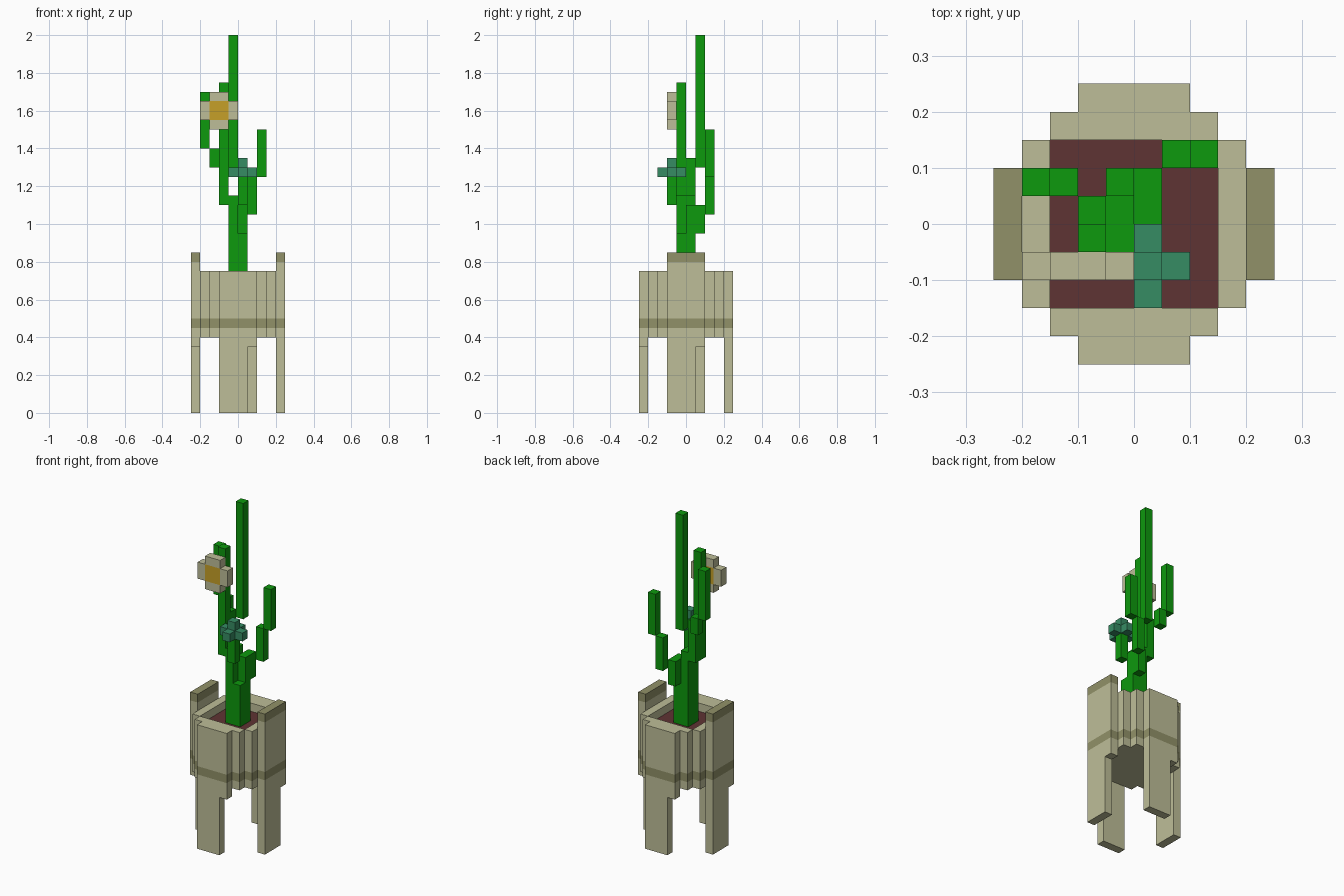
import bpy, bmesh, math
from mathutils import Matrix, Vector

cube = bpy.data.objects.get("Cube")
if cube:
    bpy.data.objects.remove(cube, do_unlink=True)


def material(name, rgb):
    m = bpy.data.materials.new(name)
    m.use_nodes = True
    m.diffuse_color = (*rgb, 1)
    bsdf = next(n for n in m.node_tree.nodes if n.type == 'BSDF_PRINCIPLED')
    bsdf.inputs["Base Color"].default_value = (*rgb, 1)
    return m


CREAM = material("cream_clay", (0.515, 0.515, 0.314))
OLIVE = material("olive_glaze", (0.283, 0.283, 0.138))
SOIL = material("brown_soil", (0.114, 0.033, 0.033))
GREEN = material("cactus_green", (0.004, 0.319, 0.004))
TEAL = material("teal_bud", (0.037, 0.262, 0.127))
GOLD = material("flower_gold", (0.565, 0.352, 0.021))


def block(name, x, y, z, mat, bands=(), turn=0, band_mat=None):
    """Box from (min, max) ranges; faces inside the height bands get band_mat."""
    bm = bmesh.new()
    size = [r[1] - r[0] for r in (x, y, z)]
    mid = Vector([(r[0] + r[1]) / 2 for r in (x, y, z)])
    bmesh.ops.create_cube(bm, size=1, matrix=Matrix.Translation(mid) @ Matrix.Diagonal((*size, 1)))
    for h in {h for b in bands for h in b if z[0] < h < z[1]}:
        bmesh.ops.bisect_plane(bm, geom=bm.verts[:] + bm.edges[:] + bm.faces[:],
                               plane_co=(0, 0, h), plane_no=(0, 0, 1))
    for f in bm.faces:
        c = f.calc_center_median().z
        f.material_index = int(any(lo < c < hi + 0.001 for lo, hi in bands))
    bmesh.ops.rotate(bm, verts=bm.verts, matrix=Matrix.Rotation(turn, 3, 'Z'))
    me = bpy.data.meshes.new(name)
    bm.to_mesh(me)
    bm.free()
    me.materials.append(mat)
    if band_mat:
        me.materials.append(band_mat)
    ob = bpy.data.objects.new(name, me)
    bpy.context.collection.objects.link(ob)
    return ob


# Pot: four walls, four outer panels (two raised as handles) and four offset legs
BAND = (0.45, 0.50)
for k, side in enumerate(("front", "left", "back", "right")):
    a = k * math.pi / 2
    handle = k % 2 == 1
    bands = [BAND, (0.80, 0.85)] if handle else [BAND]
    block(side + "_wall", (-0.15, 0.15), (-0.20, -0.15), (0.40, 0.75), CREAM, [BAND], a, OLIVE)
    block(side + "_panel", (-0.10, 0.10), (-0.25, -0.20), (0.35, 0.85 if handle else 0.75),
          CREAM, bands, a, OLIVE)
    block(side + "_leg", (-0.10, 0.05), (-0.25, -0.20), (0.0, 0.35), CREAM, turn=a)
block("pot_floor", (-0.15, 0.15), (-0.15, 0.15), (0.40, 0.45), CREAM)
block("soil", (-0.15, 0.15), (-0.15, 0.15), (0.45, 0.70), SOIL)

# Cactus: square columns, each given by its lower corner and its height range
U = 0.05
columns = {
    "stem_front_left": (0, -0.05, 0.70, 0.95),
    "stem_back_left": (0, 0, 0.70, 1.10),
    "stem_front_right": (-0.05, -0.05, 0.70, 1.15),
    "stem_back_right": (-0.05, 0, 0.70, 1.15),
    "left_branch_base": (0, 0.05, 0.95, 1.10),
    "left_branch_middle": (0.05, 0.10, 1.05, 1.25),
    "left_branch_tip": (0.10, 0.10, 1.25, 1.50),
    "bud_stalk": (0, -0.10, 1.10, 1.25),
    "flower_stalk": (-0.10, -0.05, 1.10, 1.75),
    "fork": (-0.10, 0, 1.10, 1.35),
    "tall_branch": (-0.05, 0.05, 1.30, 2.00),
    "right_branch_base": (-0.15, 0.05, 1.30, 1.40),
    "right_branch_tip": (-0.20, 0.05, 1.40, 1.70),
}
for name, (x, y, lo, hi) in columns.items():
    block(name, (x, x + U), (y, y + U), (lo, hi), GREEN)

# Bud: upright core with four leaves around it
block("bud_core", (0, U), (-0.10, -0.05), (1.25, 1.35), TEAL)
for i, (dx, dy) in enumerate(((U, 0), (-U, 0), (0, U), (0, -U))):
    block(f"bud_leaf_{i + 1}", (dx, dx + U), (-0.10 + dy, -0.05 + dy), (1.25, 1.30), TEAL)

# Flower: gold centre with four petals
FY = (-0.10, -0.05)
block("flower_centre", (-0.15, -0.05), FY, (1.55, 1.65), GOLD)
block("petal_top", (-0.15, -0.05), FY, (1.65, 1.70), CREAM)
block("petal_bottom", (-0.15, -0.05), FY, (1.50, 1.55), CREAM)
block("petal_right", (-0.20, -0.15), FY, (1.55, 1.65), CREAM)
block("petal_left", (-0.05, 0.0), FY, (1.55, 1.65), CREAM)
